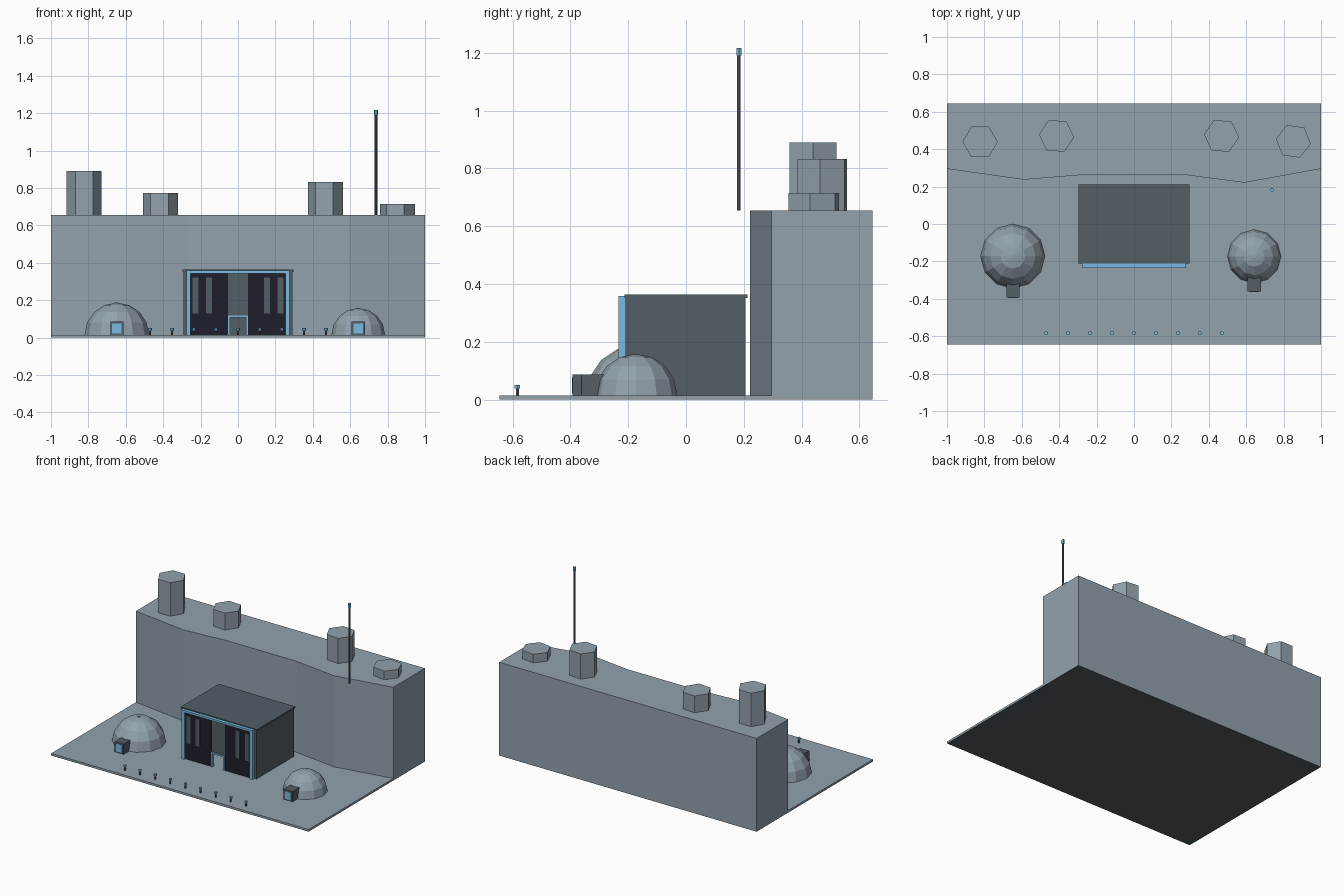
import bpy, bmesh, math

if "Cube" in bpy.data.objects:
    bpy.data.objects.remove(bpy.data.objects["Cube"])


def material(name, rgb):
    m = bpy.data.materials.new(name)
    m.diffuse_color = [(c / 255 / 12.92 if c < 11 else ((c / 255 + 0.055) / 1.055) ** 2.4) for c in rgb] + [1]
    m.use_nodes = True
    m.node_tree.nodes["Principled BSDF"].inputs["Base Color"].default_value = m.diffuse_color
    return m


ROCK = material("blue_grey_rock", (146, 162, 172))
METAL = material("dark_metal", (82, 94, 101))
BLUE = material("light_blue", (122, 187, 226))
BLACK = material("door_black", (30, 30, 43))


def finish(name, bm, mat):
    bmesh.ops.recalc_face_normals(bm, faces=bm.faces)
    me = bpy.data.meshes.new(name)
    bm.to_mesh(me)
    bm.free()
    me.materials.append(mat)
    ob = bpy.data.objects.new(name, me)
    bpy.context.collection.objects.link(ob)
    return ob


def box(name, x0, x1, y0, y1, z0, z1, mat):
    return prism(name, [(x0, y0), (x1, y0), (x1, y1), (x0, y1)], z0, z1, mat)


def prism(name, outline, z0, z1, mat):
    bm = bmesh.new()
    face = bm.faces.new([bm.verts.new((x, y, z0)) for x, y in outline])
    ext = bmesh.ops.extrude_face_region(bm, geom=[face], use_keep_orig=True)
    for g in ext["geom"]:
        if isinstance(g, bmesh.types.BMVert):
            g.co.z = z1
    return finish(name, bm, mat)


def column(name, x, y, r, z0, z1, sides, mat, turn=0):
    angles = [math.radians(turn) + 2 * math.pi * i / sides for i in range(sides)]
    return prism(name, [(x + r * math.cos(a), y + r * math.sin(a)) for a in angles], z0, z1, mat)


def dome(name, x, y, r, z, mat, sides=12, bands=4):
    # Half sphere made of flat bands
    bm = bmesh.new()
    bmesh.ops.create_uvsphere(bm, u_segments=sides, v_segments=bands * 2, radius=r)
    bmesh.ops.bisect_plane(bm, geom=bm.verts[:] + bm.edges[:] + bm.faces[:], dist=1e-5,
                           plane_co=(0, 0, 0), plane_no=(0, 0, -1), clear_outer=True)
    bmesh.ops.translate(bm, verts=bm.verts, vec=(x, y, z))
    return finish(name, bm, mat)


G = 0.015  # ground level

# Ground with a dark underside, and cliff with a bent front
ground = box("ground", -1, 1, -0.645, 0.645, 0, G, ROCK)
ground.data.materials.append(METAL)
for p in ground.data.polygons:
    p.material_index = 1 if p.normal.z < -0.5 else 0
prism("cliff", [(-1, 0.295), (-0.59, 0.237), (-0.27, 0.263), (0.27, 0.263), (0.59, 0.221),
                (1, 0.295), (1, 0.645), (-1, 0.645)], 0.005, 0.655, ROCK)

# Hexagonal rocks on the cliff
for x, y, top, turn in [(-0.823, 0.439, 0.89, 0), (-0.414, 0.471, 0.773, -4),
                        (0.468, 0.471, 0.832, -5), (0.852, 0.442, 0.715, -8)]:
    column("rock_pillar", x, y, 0.094, 0.65, top, 6, ROCK, turn)

# Antenna mast
column("mast", 0.738, 0.183, 0.007, 0.655, 1.19, 6, METAL)
column("mast_light", 0.738, 0.183, 0.01, 1.19, 1.217, 6, BLUE)

# Hangar shell
box("hangar_back", -0.292, 0.292, 0.19, 0.205, G, 0.354, METAL)
box("hangar_roof", -0.297, 0.297, -0.212, 0.212, 0.352, 0.364, METAL)
for s, side in [(-1, "left"), (1, "right")]:
    def mbox(name, a, b, *rest):
        box(side + "_" + name, min(s * a, s * b), max(s * a, s * b), *rest)
    mbox("hangar_wall", 0.275, 0.292, -0.21, 0.205, G, 0.354, METAL)
    mbox("door_frame", 0.253, 0.276, -0.234, -0.208, G, 0.358, BLUE)
    mbox("door", 0.053, 0.256, -0.222, -0.205, G, 0.346, BLACK)
    for a in (0.14, 0.212):
        mbox("door_window", a, a + 0.031, -0.226, -0.221, 0.13, 0.322, METAL)
    # Trim of the small doorway
    mbox("doorway_trim", 0.043, 0.053, -0.226, -0.205, G, 0.118, BLUE)
box("door_frame_top", -0.276, 0.276, -0.234, -0.208, 0.344, 0.358, BLUE)
# Panel between the doors, over the open doorway
box("centre_panel", -0.053, 0.053, -0.218, -0.205, 0.118, 0.346, METAL)
box("doorway_trim_top", -0.053, 0.053, -0.226, -0.205, 0.108, 0.118, BLUE)

# Domes with entrance boxes
for x, y, r, front in [(-0.648, -0.172, 0.172, -0.393), (0.643, -0.173, 0.143, -0.362)]:
    dome("dome", x, y, r, G, ROCK)
    column("dome_vent", x, y, 0.009, G + r - 0.01, G + r, 8, ROCK)
    box("entrance", x - 0.035, x + 0.035, front, front + 0.09, G, 0.087, METAL)
    box("entrance_door", x - 0.025, x + 0.025, front - 0.0015, front + 0.001, G + 0.007, 0.076, BLUE)

# Row of marker posts
for i in range(9):
    x = -0.47 + i * 0.1175
    column("marker_post", x, -0.583, 0.006, G, 0.041, 6, METAL)
    column("marker_light", x, -0.583, 0.011, 0.039, 0.051, 6, BLUE)
